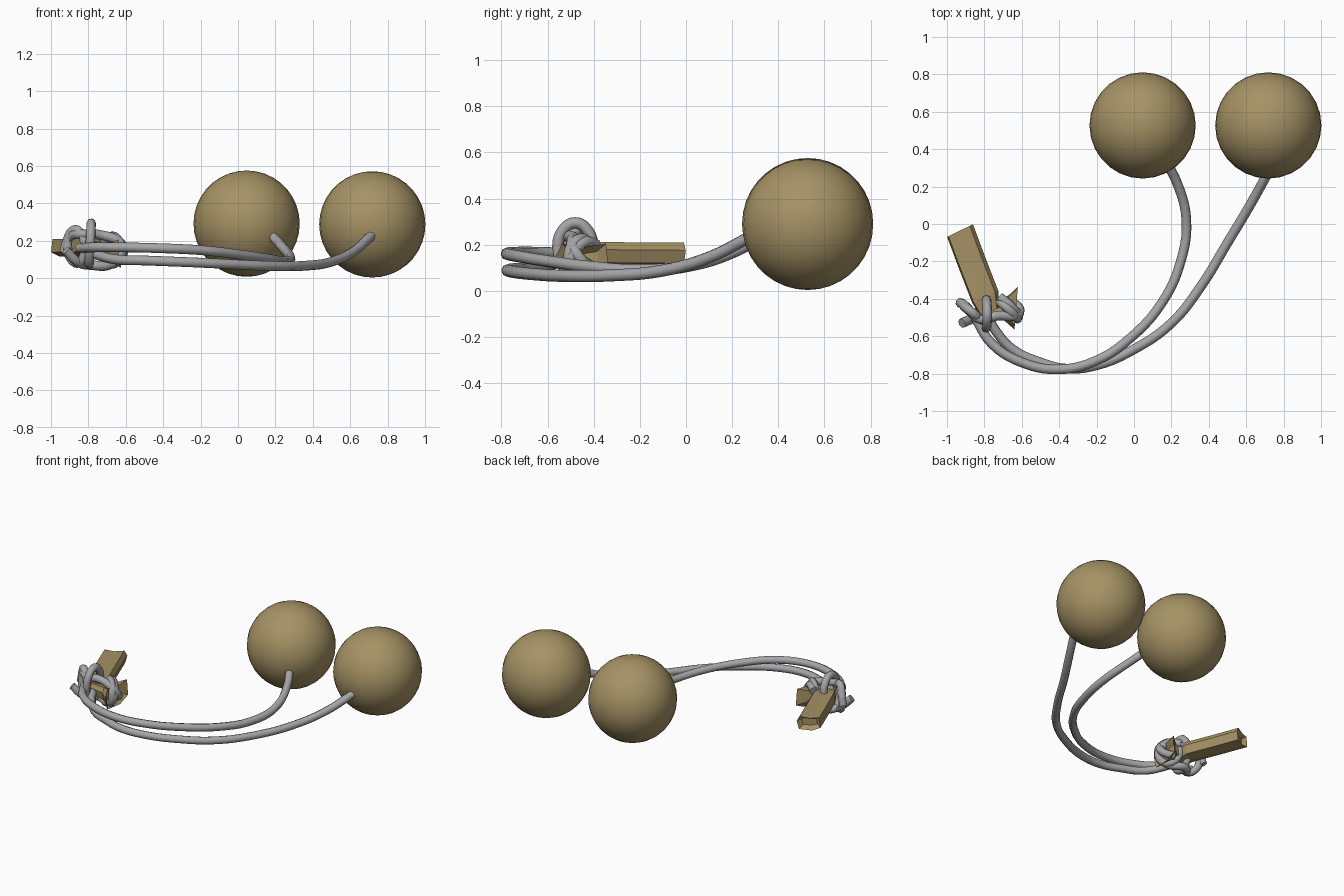
import bpy, bmesh, math
from mathutils import Vector

if "Cube" in bpy.data.objects:
    bpy.data.objects.remove(bpy.data.objects["Cube"])


def material(name, rgb):
    m = bpy.data.materials.new(name)
    m.diffuse_color = (*rgb, 1)
    m.use_nodes = True
    m.node_tree.nodes["Principled BSDF"].inputs["Base Color"].default_value = m.diffuse_color
    return m


TAN = material("tan leather", (0.38, 0.29, 0.13))
GREY = material("grey cord", (0.38, 0.38, 0.39))


def add_mesh(name, mesh, mat, smooth=True):
    ob = bpy.data.objects.new(name, mesh)
    bpy.context.collection.objects.link(ob)
    mesh.materials.clear()
    mesh.materials.append(mat)
    for p in mesh.polygons:
        p.use_smooth = smooth
        p.material_index = 0
    return ob


def ball(name, loc, r):
    bm = bmesh.new()
    bmesh.ops.create_uvsphere(bm, u_segments=28, v_segments=18, radius=r)
    bmesh.ops.translate(bm, verts=bm.verts, vec=loc)
    me = bpy.data.meshes.new(name)
    bm.to_mesh(me)
    bm.free()
    add_mesh(name, me, TAN)


def cord(name, pts, r=0.026, closed=False):
    cu = bpy.data.curves.new(name + "_path", 'CURVE')
    cu.dimensions = '3D'
    cu.bevel_depth = r
    cu.bevel_resolution = 2
    cu.resolution_u = 5
    cu.use_fill_caps = True
    sp = cu.splines.new('BEZIER')
    sp.bezier_points.add(len(pts) - 1)
    sp.use_cyclic_u = closed
    for bp, p in zip(sp.bezier_points, pts):
        bp.co = p
        bp.handle_left_type = bp.handle_right_type = 'AUTO'
    tmp = bpy.data.objects.new(name + "_tmp", cu)
    bpy.context.collection.objects.link(tmp)
    dg = bpy.context.evaluated_depsgraph_get()
    me = bpy.data.meshes.new_from_object(tmp.evaluated_get(dg))
    bpy.data.objects.remove(tmp)
    add_mesh(name, me, GREY)


def ring(name, centre, a, b, ra, rb, r=0.025):
    """Closed cord loop spanned by directions a and b."""
    c, a, b = Vector(centre), Vector(a).normalized(), Vector(b).normalized()
    pts = [c + a * ra * math.cos(t * math.pi / 4) + b * rb * math.sin(t * math.pi / 4)
           for t in range(8)]
    cord(name, pts, r, True)


def strap(name, rings, side):
    """Faceted strap: rings of (centre, half width, half height)."""
    section = [(-1, -.5), (-.3, -1), (.8, -.9), (1, .3), (.75, 1), (-.1, .8), (-.9, 1)]
    side = Vector(side).normalized()
    bm = bmesh.new()
    loops = [[bm.verts.new(Vector(c) + side * u * w + Vector((0, 0, v * h)))
              for u, v in section] for c, w, h in rings]
    n = len(section)
    for p, q in zip(loops, loops[1:]):
        for i in range(n):
            bm.faces.new((p[i], p[(i + 1) % n], q[(i + 1) % n], q[i]))
    bm.faces.new(loops[0])
    bm.faces.new(loops[-1])
    bmesh.ops.recalc_face_normals(bm, faces=bm.faces)
    me = bpy.data.meshes.new(name)
    bm.to_mesh(me)
    bm.free()
    add_mesh(name, me, TAN, False)


# weights
ball("left_weight", (0.046, 0.527, 0.292), 0.284)
ball("right_weight", (0.718, 0.527, 0.288), 0.284)

# long cords from the weights to the knot
cord("left_cord", [
    (.16, .35, .25), (.23, .22, .175), (.28, .02, .11), (.25, -.2, .09),
    (.15, -.42, .105), (-.02, -.61, .13), (-.2, -.73, .15), (-.4, -.777, .16),
    (-.6, -.74, .165), (-.76, -.64, .165), (-.85, -.5, .16)])
cord("right_cord", [
    (.72, .28, .235), (.62, .1, .145), (.5, -.1, .088), (.36, -.33, .067),
    (.2, -.53, .065), (0, -.67, .073), (-.2, -.755, .083), (-.37, -.773, .09),
    (-.5, -.74, .095), (-.65, -.67, .1), (-.74, -.57, .12), (-.79, -.48, .14)])

# knot: loops around the strap, plus tucked strands
ring("knot_middle_loop", (-.79, -.48, .185), (0, 1, 0), (.05, 0, 1), .075, .11)
ring("knot_left_loop", (-.865, -.475, .17), (.55, -.45, .1), (-.1, .1, 1), .06, .09)
ring("knot_right_loop", (-.675, -.46, .15), (.6, -.55, 0), (0, .1, 1), .07, .075)
cord("knot_cross_strand", [
    (-.93, -.42, .14), (-.9, -.44, .22), (-.82, -.51, .235), (-.73, -.49, .23),
    (-.63, -.49, .19), (-.615, -.45, .13), (-.68, -.4, .1)])
cord("knot_under_strand", [
    (-.92, -.53, .15), (-.86, -.5, .09), (-.78, -.43, .07), (-.68, -.48, .075),
    (-.62, -.5, .13), (-.66, -.44, .21), (-.72, -.39, .2)])

# leather strap folded through the knot
strap("long_strap_end", [
    ((-.92, -.06, .165), .05, .025), ((-.93, -.035, .162), .077, .047),
    ((-.865, -.21, .163), .077, .047), ((-.795, -.39, .165), .077, .047),
    ((-.77, -.47, .15), .055, .05)], (.9, .44, 0))
strap("short_strap_end", [
    ((-.79, -.46, .15), .05, .04), ((-.69, -.455, .14), .06, .045),
    ((-.63, -.45, .13), .115, .075), ((-.66, -.45, .13), .07, .04)],
    (-.08, -1, 0))
